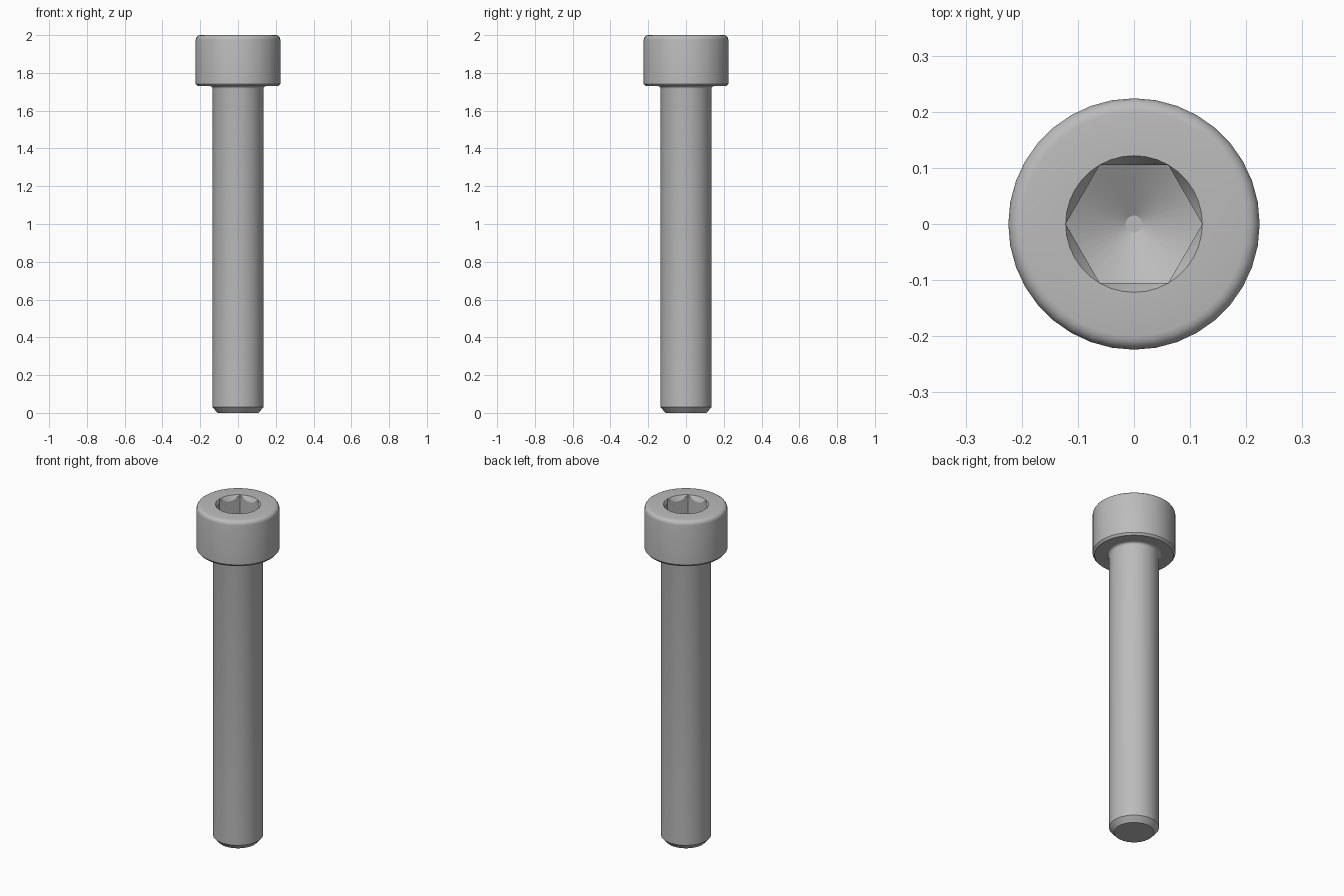
import bpy, bmesh
from math import sin, cos, pi, radians

cube = bpy.data.objects.get("Cube")
if cube:
    bpy.data.objects.remove(cube, do_unlink=True)

SEGMENTS = 36
SHAFT_R, HEAD_R = 0.135, 0.224
HEAD_Z, TOP_Z = 1.73, 2.0
FLAT_R = 0.1055                        # hexagon centre to flat
CORNER_R = FLAT_R / cos(pi / 6)        # hexagon centre to corner
FLOOR_Z = 1.80                         # tip of the socket floor

steel = bpy.data.materials.new("steel grey")
steel.use_nodes = True
colour = (0.5, 0.5, 0.5, 1)
steel.diffuse_color = colour
steel.node_tree.nodes["Principled BSDF"].inputs["Base Color"].default_value = colour


def arc(cx, cz, r, start, end, steps=4):
    """Profile points (radius, height) along a rounded edge, angles in degrees."""
    angles = [radians(start + (end - start) * i / steps) for i in range(steps + 1)]
    return [(cx + r * cos(a), cz + r * sin(a)) for a in angles]


def revolve(name, profile):
    """Turn a profile round z; a profile entry may be a function of the angle."""
    bm = bmesh.new()
    rings = []
    for point in profile:
        ring = []
        for j in range(SEGMENTS):
            a = 2 * pi * j / SEGMENTS
            r, z = point(a) if callable(point) else point
            ring.append(bm.verts.new((r * cos(a), r * sin(a), z)))
        rings.append(ring)
    for low, high in zip(rings, rings[1:]):
        for j in range(SEGMENTS):
            k = (j + 1) % SEGMENTS
            bm.faces.new((low[j], low[k], high[k], high[j]))
    bmesh.ops.remove_doubles(bm, verts=bm.verts, dist=1e-5)
    mesh = bpy.data.meshes.new(name)
    bm.to_mesh(mesh)
    bm.free()
    mesh.materials.append(steel)
    obj = bpy.data.objects.new(name, mesh)
    bpy.context.collection.objects.link(obj)
    bpy.ops.object.select_all(action='DESELECT')
    obj.select_set(True)
    bpy.context.view_layer.objects.active = obj
    bpy.ops.object.shade_smooth_by_angle(angle=radians(25))
    return obj


def hex_radius(a):
    return FLAT_R / cos(a % (pi / 3) - pi / 6)


def socket_lead_in(a):
    r = hex_radius(a)
    return r, TOP_Z - (CORNER_R - r) * 1.73


def socket_wall_foot(a):
    r = hex_radius(a)
    return r, FLOOR_Z + r * 0.58


# Shaft with chamfered tip and a small fillet under the head
fillet = 0.014
shaft = [(0, 0), (0.108, 0), (SHAFT_R, 0.03)]
shaft += arc(SHAFT_R + fillet, HEAD_Z - fillet, fillet, 180, 90)
revolve("shaft", shaft)

# Head with rounded top edge and a hexagonal socket
edge = 0.024
head = [shaft[-1], (HEAD_R - 0.01, HEAD_Z), (HEAD_R, HEAD_Z + 0.012)]
head += arc(HEAD_R - edge, TOP_Z - edge, edge, 0, 90)
head += [(CORNER_R, TOP_Z), socket_lead_in, socket_wall_foot,
         (0.015, FLOOR_Z + 0.0087), (0, FLOOR_Z + 0.0087)]
revolve("head", head)
